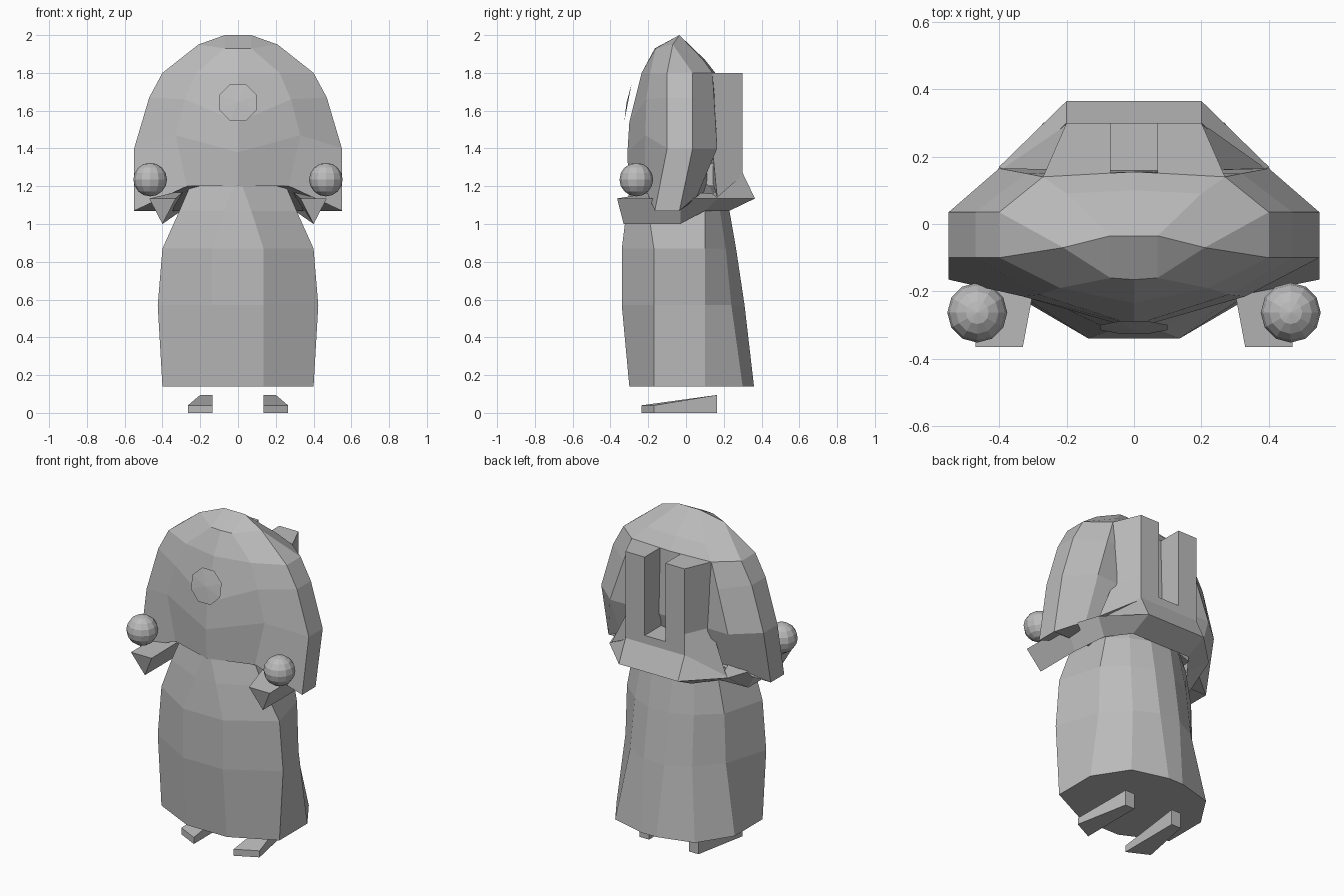
import bpy, bmesh, math
from mathutils import Matrix

cube = bpy.data.objects.get("Cube")
if cube:
    bpy.data.objects.remove(cube, do_unlink=True)

grey = bpy.data.materials.new("plain grey")
grey.use_nodes = True
GREY = (0.5, 0.5, 0.5, 1)
grey.diffuse_color = GREY
grey.node_tree.nodes["Principled BSDF"].inputs["Base Color"].default_value = GREY


def finish(name, bm):
    bmesh.ops.remove_doubles(bm, verts=bm.verts[:], dist=0.0005)
    bmesh.ops.recalc_face_normals(bm, faces=bm.faces[:])
    mesh = bpy.data.meshes.new(name)
    bm.to_mesh(mesh)
    bm.free()
    mesh.materials.append(grey)
    obj = bpy.data.objects.new(name, mesh)
    bpy.context.scene.collection.objects.link(obj)
    return obj


def flip(points):
    return [(-x, y, z) for x, y, z in points]


def loft(name, rings):
    """Skin a closed surface through rings of equal point count, with end caps."""
    bm = bmesh.new()
    rows = [[bm.verts.new(p) for p in ring] for ring in rings]
    n = len(rows[0])
    for a, b in zip(rows, rows[1:]):
        for i in range(n):
            j = (i + 1) % n
            bm.faces.new((a[i], a[j], b[j], b[i]))
    bm.faces.new(rows[0])
    bm.faces.new(rows[-1])
    return finish(name, bm)


def whole(half):
    """Complete a half ring (front to back on +x) with its mirror image."""
    return half + flip([p for p in reversed(half) if p[0] > 0])


# Body: height, then front, side, rear side, back corner and back panel points
body = []
for z, *outline in (
        (.14, (.135, -.30), (.40, -.17), (.40, .10), (.27, .30), (.05, .36)),
        (.57, (.135, -.34), (.425, -.17), (.34, .10), (.21, .24), (.07, .31)),
        (.87, (.135, -.34), (.40, -.17), (.33, .10), (.20, .21), (.07, .265)),
        (1.07, (.07, -.315), (.31, -.20), (.29, .10), (.18, .18), (.07, .23)),
        (1.21, (.02, -.295), (.25, -.20), (.25, .08), (.18, .12), (.07, .15))):
    body.append(whole([(x, y, z) for x, y in outline]))
loft("body", body)

# Head and hood: each half ring runs face, cheek, arch front, arch back, nape
ridge = (.07, -.035, 2.0)
head = [
    [(0, -.305, 1.2), (.27, -.22, 1.2), (.55, -.165, 1.07), (.55, -.035, 1.07),
     (.40, .06, 1.15), (0, .15, 1.2)],
    [(0, -.31, 1.38), (.33, -.215, 1.47), (.55, -.10, 1.4), (.55, .035, 1.4),
     (.40, .165, 1.4), (0, .16, 1.4)],
    [(0, -.30, 1.54), (.28, -.21, 1.66), (.47, -.10, 1.67), (.47, .035, 1.67),
     (.32, .15, 1.65), (0, .155, 1.65)],
    [(0, -.235, 1.8), (.22, -.19, 1.8), (.40, -.10, 1.8), (.40, .035, 1.8),
     (.27, .14, 1.8), (0, .155, 1.8)],
    [(0, -.165, 1.93), (.07, -.16, 1.93), (.21, -.07, 1.95), (.21, -.07, 1.95),
     (.20, .09, 1.87), (0, .10, 1.87)],
    [(0, -.035, 2.0), ridge, ridge, ridge, ridge, (0, -.035, 2.0)],
]
loft("head", [whole(half) for half in head])

# Sleeves and collar: one triangular section swept around the back
sleeve = [
    [(.33, -.365, 1.135), (.47, -.365, 1.135), (.40, -.33, 1.0)],
    [(.28, -.10, 1.18), (.47, -.03, 1.135), (.40, -.03, 1.0)],
    [(.36, .14, 1.16), (.40, .17, 1.135), (.30, .10, 1.07)],
    [(.20, .30, 1.27), (.20, .365, 1.135), (.20, .23, 1.07)],
]
loft("sleeves_and_collar", sleeve + [flip(s) for s in reversed(sleeve)])

# Back shelf between the two upright bars
shelf = [(-.19, .1), (.19, .1), (.19, .3), (-.19, .3)]
loft("back_shelf", [[(x, y, z) for x, y in shelf] for z in (1.2, 1.32)])

for side, sign in (("left", 1), ("right", -1)):
    # Upright bar on the back, flaring into the collar at its foot
    inner = [(.07, .13), (.07, .30), (.20, .30)]
    bar = [[(x, y, low) for x, y in inner] + [outer] for low, outer in (
        (1.26, (.39, .165, 1.14)), (1.4, (.27, .14, 1.4)), (1.8, (.27, .14, 1.8)))]
    loft(side + "_back_bar", [[(sign * x, y, z) for x, y, z in r] for r in bar])

    # Wedge foot, low at the toe
    foot = [[(.135, -.235, 0), (.265, -.17, 0), (.265, -.17, .04), (.135, -.235, .04)],
            [(.135, .165, 0), (.20, .165, 0), (.20, .165, .095), (.135, .165, .095)]]
    loft(side + "_foot", [[(sign * x, y, z) for x, y, z in r] for r in foot])

    # Ball hand
    bm = bmesh.new()
    bmesh.ops.create_uvsphere(bm, u_segments=12, v_segments=8, radius=.089,
                              matrix=Matrix.Translation((sign * .465, -.263, 1.235)))
    finish(side + "_hand", bm)

# Forehead disc: a shallow octagonal dish leaning with the brow
bm = bmesh.new()
for lift in (0, .008):
    rim = []
    for k in range(8):
        a = (k + .5) * math.pi / 4
        rim.append(bm.verts.new((.107 * math.cos(a), .107 * math.sin(a), 0)))
    tip = bm.verts.new((0, 0, lift))
    for k in range(8):
        bm.faces.new((rim[k], rim[(k + 1) % 8], tip))
disc = finish("forehead_disc", bm)
disc.location = (0, -.307, 1.643)
disc.rotation_euler = (math.radians(79), 0, 0)
